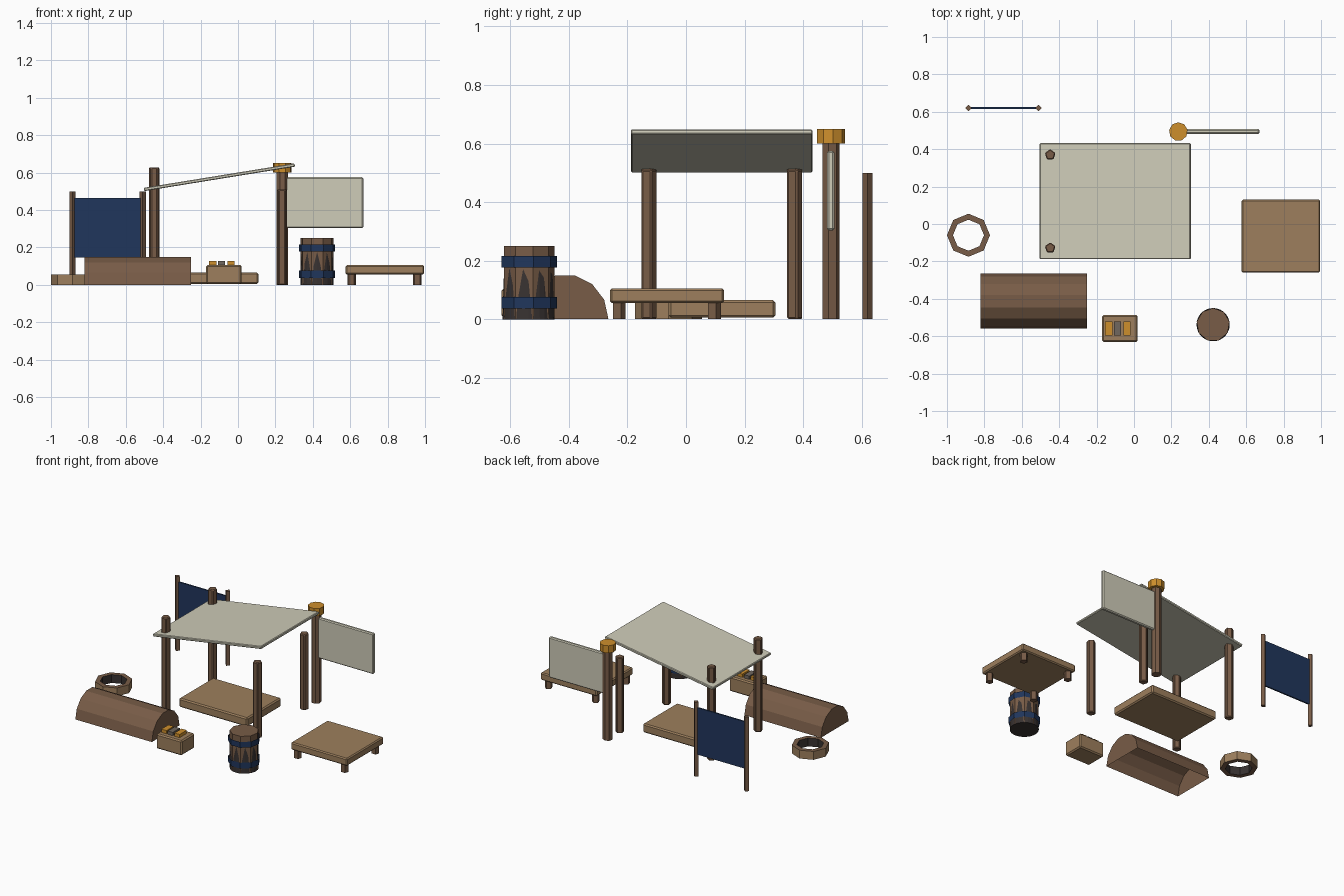
import bpy, bmesh, math
from mathutils import Matrix

if "Cube" in bpy.data.objects:
    bpy.data.objects.remove(bpy.data.objects["Cube"])


def material(name, rgb):
    lin = [((c / 255 + 0.055) / 1.055) ** 2.4 for c in rgb]
    m = bpy.data.materials.new(name)
    m.diffuse_color = (*lin, 1)
    m.use_nodes = True
    m.node_tree.nodes["Principled BSDF"].inputs["Base Color"].default_value = m.diffuse_color
    return m


BROWN = material("brown wood", (120, 92, 71))
TAN = material("tan wood", (157, 127, 93))
NAVY = material("navy", (32, 54, 92))
GOLD = material("gold", (206, 143, 44))
CANVAS = material("pale canvas", (207, 204, 185))
DARK = material("dark iron", (56, 50, 49))
GREY = material("warm grey", (112, 103, 94))


def finish(name, bm, mats, bevel=0):
    me = bpy.data.meshes.new(name)
    bm.to_mesh(me)
    bm.free()
    for m in mats:
        me.materials.append(m)
    ob = bpy.data.objects.new(name, me)
    bpy.context.collection.objects.link(ob)
    if bevel:
        mod = ob.modifiers.new("bevel", "BEVEL")
        mod.width, mod.segments = bevel, 1
    return ob


def box(name, x, y, z, mat, bevel=0.0):
    """Box from (min, max) ranges, origin at its centre."""
    bm = bmesh.new()
    bmesh.ops.create_cube(bm, size=1)
    bmesh.ops.scale(bm, verts=bm.verts, vec=[r[1] - r[0] for r in (x, y, z)])
    ob = finish(name, bm, [mat], bevel)
    ob.location = [sum(r) / 2 for r in (x, y, z)]
    return ob


def prism(name, x, y, z, r, sides, mat, r_top=None, caps=True, bevel=0.0):
    """Upright prism or cone between two heights, first corner towards +y."""
    bm = bmesh.new()
    top = r if r_top is None else r_top
    rings = []
    for rad, h in ((r, z[0]), (top, z[1])):
        rings.append([bm.verts.new((x + rad * math.sin(2 * math.pi * i / sides),
                                    y + rad * math.cos(2 * math.pi * i / sides), h))
                      for i in range(sides)])
    lo, hi = rings
    for i in range(sides):
        j = (i + 1) % sides
        bm.faces.new((lo[j], lo[i], hi[i], hi[j]))
    if caps:
        bm.faces.new(lo)
        bm.faces.new(hi[::-1])
    return finish(name, bm, [mat], bevel)


# Canopy: sloping sheet and four posts (left pair pokes through)
canopy = box("canopy_sheet", (-0.5085, 0.3085), (-0.188, 0.432), (0.566, 0.584), CANVAS, 0.004)
canopy.rotation_euler.y = math.radians(-9.2)
for side, px, h in (("left", -0.448, 0.628), ("right", 0.235, 0.51)):
    for end, py in (("front", -0.128), ("back", 0.37)):
        prism(f"canopy_post_{side}_{end}", px, py, (0, h), 0.03, 5, BROWN, bevel=0.005)

# Low platform under the canopy
box("low_platform", (-0.40, 0.11), (-0.06, 0.305), (0.005, 0.065), TAN, 0.008)

# Low table with stub legs
box("table_top", (0.575, 0.995), (-0.26, 0.13), (0.055, 0.105), TAN, 0.007)
for lx in (0.607, 0.958):
    for ly in (-0.23, 0.095):
        prism("table_leg", lx, ly, (0, 0.06), 0.024, 5, BROWN)

# Half-round log shell, closed at the ends and open underneath
bm = bmesh.new()
N = 7
ends = [[bm.verts.new((ex, -0.4125 + 0.1475 * math.cos(math.pi * i / N),
                       0.153 * math.sin(math.pi * i / N))) for i in range(N + 1)]
        for ex in (-0.82, -0.25)]
for i in range(N):
    bm.faces.new((ends[0][i], ends[0][i + 1], ends[1][i + 1], ends[1][i]))
bm.faces.new(ends[0][::-1])
bm.faces.new(ends[1])
finish("half_log", bm, [BROWN])

# Crate with three bars on top
box("crate", (-0.17, 0.02), (-0.63, -0.487), (0.005, 0.105), TAN, 0.008)
for bx, mat in ((-0.135, GOLD), (-0.088, GREY), (-0.037, GOLD)):
    box("crate_bar", (bx - 0.019, bx + 0.019), (-0.596, -0.52), (0.1, 0.127), mat)

# Barrel with dark core showing through the staves and open hoops
BX, BY = 0.423, -0.538
prism("barrel_body", BX, BY, (0, 0.25), 0.089, 9, BROWN)
prism("barrel_core", BX, BY, (-0.0005, 0.19), 0.0886, 28, DARK, r_top=0.0832)
for hz in (0.037, 0.177):
    prism("barrel_hoop", BX, BY, (hz, hz + 0.039), 0.098, 9, NAVY, caps=False)

# Eight-sided ring: tan outside, brown rims, dark inside
bm = bmesh.new()
profile = ((0.115, 0), (0.115, 0.056), (0.083, 0.056), (0.083, 0))
loops = [[bm.verts.new((-0.885 + r * math.cos(a * math.pi / 4),
                        -0.06 + r * math.sin(a * math.pi / 4), z)) for r, z in profile]
         for a in range(8)]
for a in range(8):
    p, q = loops[a], loops[(a + 1) % 8]
    for k in range(4):
        f = bm.faces.new((p[k], q[k], q[(k + 1) % 4], p[(k + 1) % 4]))
        f.material_index = (0, 1, 2, 1)[k]
finish("fire_ring", bm, [TAN, BROWN, DARK])

# Banner screen between two thin square poles
for px in (-0.885, -0.51):
    prism("banner_pole", px, 0.62, (0, 0.5), 0.017, 4, BROWN)
box("banner_cloth", (-0.88, -0.515), (0.615, 0.625), (0.147, 0.463), NAVY)

# Sign post with gold cap and pale panel
prism("sign_post", 0.237, 0.494, (0, 0.605), 0.031, 7, BROWN)
prism("sign_cap", 0.237, 0.494, (0.6, 0.65), 0.05, 9, GOLD)
box("sign_panel", (0.25, 0.67), (0.482, 0.507), (0.303, 0.575), CANVAS, 0.006)
